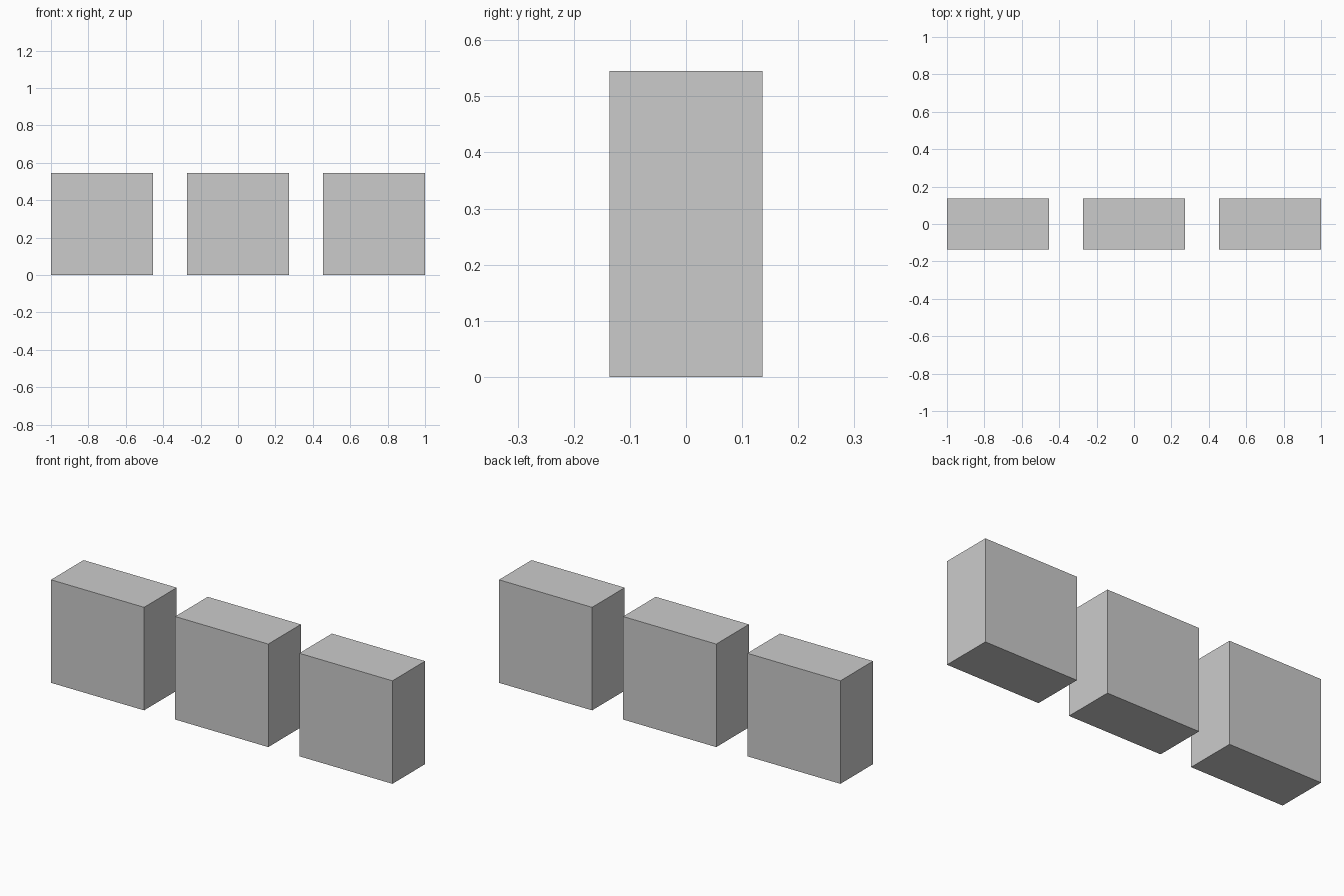
import bpy

if "Cube" in bpy.data.objects:
    bpy.data.objects.remove(bpy.data.objects["Cube"])

# Three identical upright blocks, evenly spaced along x
UNIT = 2 / 11
WIDTH, DEPTH, HEIGHT = 3 * UNIT, 1.5 * UNIT, 3 * UNIT
SPACING = 4 * UNIT


def add_block(name, x):
    bpy.ops.mesh.primitive_cube_add(size=1, location=(x, 0, HEIGHT / 2))
    block = bpy.context.object
    block.name = name
    block.scale = (WIDTH, DEPTH, HEIGHT)
    bpy.ops.object.transform_apply(location=False, rotation=False, scale=True)


for i, side in enumerate(("left", "middle", "right")):
    add_block(side + "_block", (i - 1) * SPACING)
